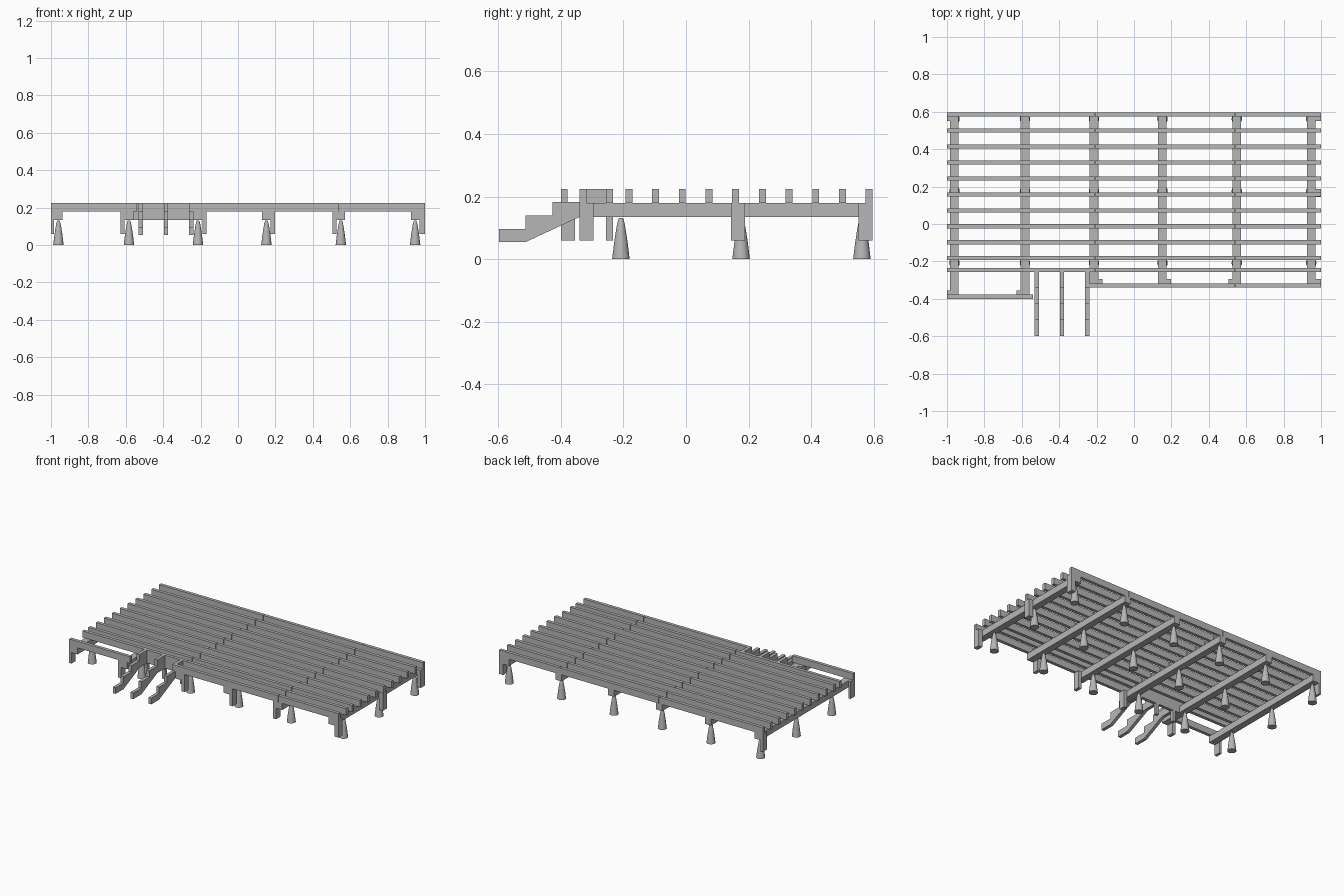
import bpy
import bmesh

cube = bpy.data.objects.get("Cube")
if cube:
    bpy.data.objects.remove(cube, do_unlink=True)

grey = bpy.data.materials.new("plain_grey")
grey.use_nodes = True
colour = (0.47, 0.47, 0.47, 1)
grey.diffuse_color = colour
grey.node_tree.nodes["Principled BSDF"].inputs["Base Color"].default_value = colour


def finish(name, bm):
    bmesh.ops.recalc_face_normals(bm, faces=bm.faces)
    mesh = bpy.data.meshes.new(name)
    bm.to_mesh(mesh)
    bm.free()
    mesh.materials.append(grey)
    obj = bpy.data.objects.new(name, mesh)
    bpy.context.collection.objects.link(obj)
    return obj


def box(name, x0, x1, y0, y1, z0, z1):
    bm = bmesh.new()
    bmesh.ops.create_cube(bm, size=1)
    for v in bm.verts:
        v.co.x = x1 if v.co.x > 0 else x0
        v.co.y = y1 if v.co.y > 0 else y0
        v.co.z = z1 if v.co.z > 0 else z0
    return finish(name, bm)


FOOT, BEAM, DECK, TOP = 0.06, 0.135, 0.18, 0.225
BACK, FRONT, STEP_OUT = 0.596, -0.34, -0.4
beam_xs = [-0.96, -0.583, -0.214, 0.152, 0.55, 0.947]
HALF = 0.023

# Tapered footings under every beam
profile = [(0.028, 0), (0.022, 0.05), (0.016, 0.09), (0.011, 0.118), (0.006, 0.132)]
SIDES = 24
for x in beam_xs:
    for y in (-0.208, 0.176, 0.562):
        bm = bmesh.new()
        for (r0, z0), (r1, z1) in zip(profile, profile[1:]):
            ring = bmesh.ops.create_cone(bm, segments=SIDES, radius1=r0, radius2=r1,
                                         depth=z1 - z0)["verts"]
            bmesh.ops.translate(bm, verts=ring, vec=(x, y, (z0 + z1) / 2))
        bmesh.ops.remove_doubles(bm, verts=bm.verts, dist=0.0001)
        # Lids for the two ends
        caps = [e for e in bm.edges if e.is_boundary]
        if caps:
            bmesh.ops.holes_fill(bm, edges=caps, sides=SIDES)
        footing = finish("footing", bm)
        bpy.ops.object.select_all(action="DESELECT")
        footing.select_set(True)
        bpy.context.view_layer.objects.active = footing
        bpy.ops.object.shade_smooth_by_angle()

# Main beams, the two on the right running further forward
for i, x in enumerate(beam_xs):
    box("beam", x - HALF, x + HALF, STEP_OUT if i < 2 else FRONT, BACK, BEAM, DECK)

# Short posts bolted to the sides of the beams
for i, (x, side) in enumerate(zip(beam_xs, (-1, -1, 1, 1, -1, 1))):
    a, b = sorted((x + side * HALF, x + side * (HALF + 0.023)))
    if i in (0, 5):
        a, b = (-1, x - HALF) if i == 0 else (x + HALF, 1)
    y = STEP_OUT if i < 2 else FRONT
    box("front_post", a, b, y, y + 0.045, FOOT, DECK)
    if i in (0, 5):
        box("back_post", a, b, BACK - 0.045, BACK, FOOT, DECK)
    if i == 5:
        box("middle_post", a, b, 0.144, 0.188, FOOT, DECK)

# Joists across the beams, each joined from three lengths
GAP = 0.0015
joist_ys = [0.585 - 0.0853 * i for i in range(10)] + [-0.245]
spans = [(-1, -0.211 - GAP), (-0.211 + GAP, 0.542 - GAP), (0.542 + GAP, 1)]
for y in joist_ys:
    for x0, x1 in spans:
        box("joist", x0, x1, y - 0.011, y + 0.011, DECK, TOP)

# Front rim, stepped forward on the right side
box("front_rim_middle", -0.24, 0.542 - GAP, FRONT, FRONT + 0.022, DECK, TOP)
box("front_rim_left", 0.542 + GAP, 1, FRONT, FRONT + 0.022, DECK, TOP)
box("front_rim_right", -1, -0.54, STEP_OUT, STEP_OUT + 0.022, DECK, TOP)

# Ledger behind the stairs
box("stair_ledger", -0.56, -0.237, -0.256, -0.234, BEAM, DECK)

# Stair stringers with their hanging posts
outline = [(-0.598, 0.055), (-0.512, 0.055), (-0.34, BEAM), (-0.256, BEAM),
           (-0.256, TOP), (-0.34, TOP), (-0.34, 0.183), (-0.427, 0.183),
           (-0.427, 0.14), (-0.512, 0.14), (-0.512, 0.097), (-0.598, 0.097)]
for x in (-0.52, -0.385, -0.25):
    bm = bmesh.new()
    face = bm.faces.new([bm.verts.new((x - 0.011, y, z)) for y, z in outline])
    extruded = bmesh.ops.extrude_face_region(bm, geom=[face])["geom"]
    moved = [g for g in extruded if isinstance(g, bmesh.types.BMVert)]
    bmesh.ops.translate(bm, verts=moved, vec=(0.022, 0, 0))
    finish("stair_stringer", bm)
    box("stringer_post", x - 0.011, x + 0.011, -0.256, -0.234, FOOT, BEAM)
